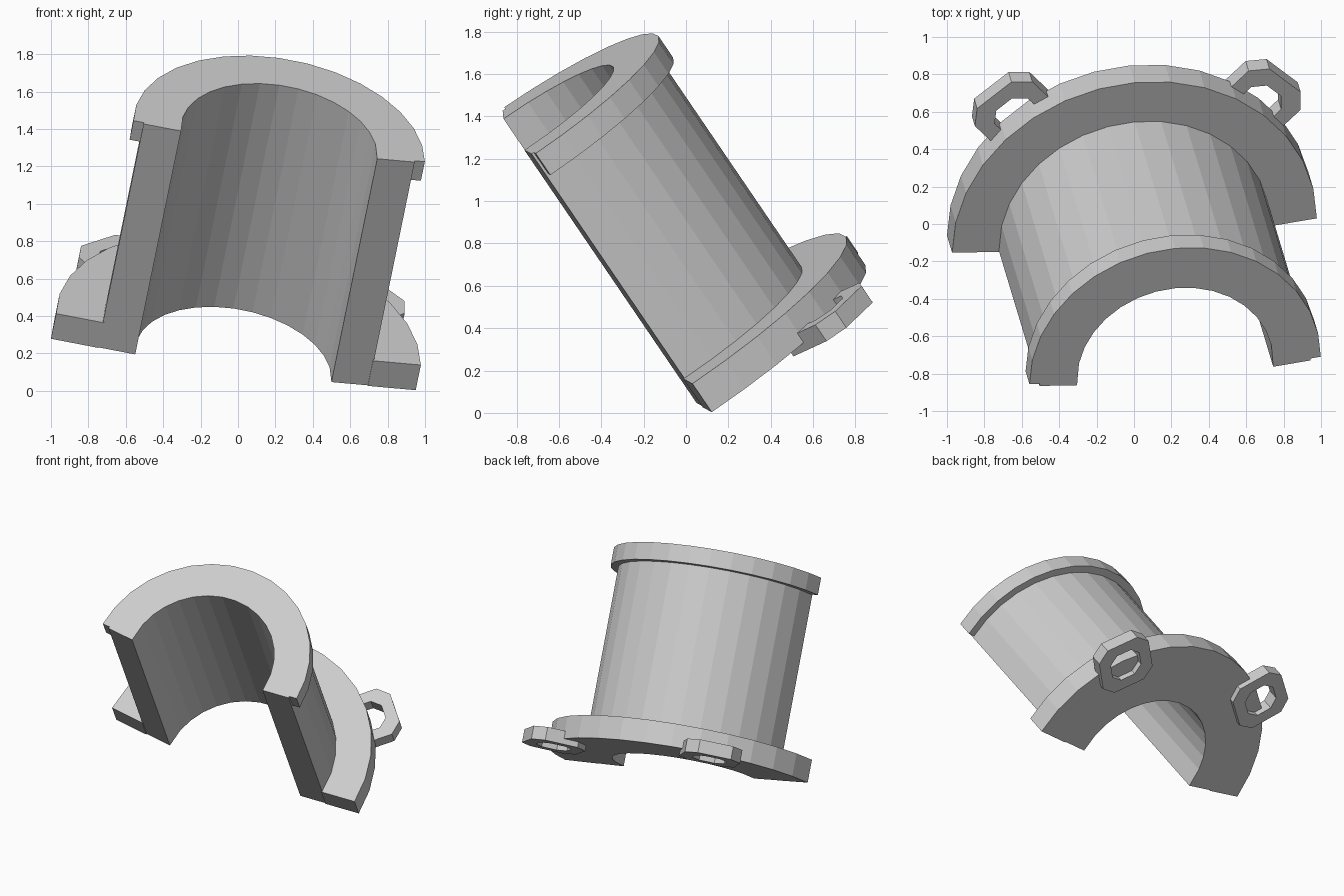
import bpy, bmesh, math
from mathutils import Matrix, Vector

cube = bpy.data.objects.get("Cube")
if cube:
    bpy.data.objects.remove(cube, do_unlink=True)

grey = bpy.data.materials.new("plain grey")
grey.use_nodes = True
grey.diffuse_color = (0.6, 0.6, 0.6, 1)
grey.node_tree.nodes["Principled BSDF"].inputs["Base Color"].default_value = (0.6, 0.6, 0.6, 1)

# Tilted frame: local z runs along the pipe, local y points to its closed back
base = Vector((-0.025, 0.03, 0.141))
axis = Vector((0.22, -0.783, 1.335)) - base
length = axis.length
axis.normalize()
side = Vector((0.986, 0.093, -0.139))
side = (side - axis * side.dot(axis)).normalized()
back = axis.cross(side)
frame = Matrix((side, back, axis)).transposed().to_4x4()
frame.translation = base


def finish(bm, name, matrix):
    bmesh.ops.recalc_face_normals(bm, faces=bm.faces)
    mesh = bpy.data.meshes.new(name)
    bm.to_mesh(mesh)
    bm.free()
    mesh.materials.append(grey)
    obj = bpy.data.objects.new(name, mesh)
    obj.matrix_world = matrix
    bpy.context.collection.objects.link(obj)


def bridge(bm, loops, closed):
    """Join rectangular cross-sections into a solid band."""
    count = len(loops)
    for i in range(count if closed else count - 1):
        a, b = loops[i], loops[(i + 1) % count]
        for j in range(4):
            k = (j + 1) % 4
            bm.faces.new((a[j], a[k], b[k], b[j]))
    if not closed:
        bm.faces.new(loops[0])
        bm.faces.new(loops[-1])


def half_ring(name, inner, outer, low, high, rim, steps=16):
    """Half ring whose cut faces slope slightly towards the bore."""
    bm = bmesh.new()
    loops = []
    for i in range(steps + 1):
        ang = math.pi * i / steps
        loop = []
        for r, z in ((inner, low), (outer, low), (outer, high), (inner, high)):
            drop = 0.09 * (rim - r) if i in (0, steps) else 0
            loop.append(bm.verts.new((r * math.cos(ang), r * math.sin(ang) - drop, z)))
        loops.append(loop)
    bridge(bm, loops, False)
    finish(bm, name, frame)


def octagon(half, chamfer):
    c = half - chamfer
    return [(half, -c), (half, c), (c, half), (-c, half),
            (-half, c), (-half, -c), (-c, -half), (c, -half)]


def lug(name, degrees):
    """Eight-sided eyelet straddling the flange rim."""
    bm = bmesh.new()
    loops = []
    for p, q in zip(octagon(0.115, 0.06), octagon(0.2, 0.08)):
        loops.append([bm.verts.new((x, y, z)) for (x, y), z in
                      ((p, -0.04), (q, -0.04), (q, 0.055), (p, 0.055))])
    bridge(bm, loops, True)
    place = Matrix.Rotation(math.radians(degrees), 4, 'Z') @ Matrix.Translation((0.98, 0, 0))
    finish(bm, name, frame @ place)


# Pipe wall, wide base flange and narrow top collar
half_ring("pipe_wall", 0.532, 0.735, 0, length, 0.93)
half_ring("base_flange", 0.73, 0.989, 0, 0.165, 0.989)
half_ring("top_collar", 0.73, 0.79, length - 0.125, length, 0.79)

# Eyelets on the flange
lug("left_lug", 45)
lug("right_lug", 129)
